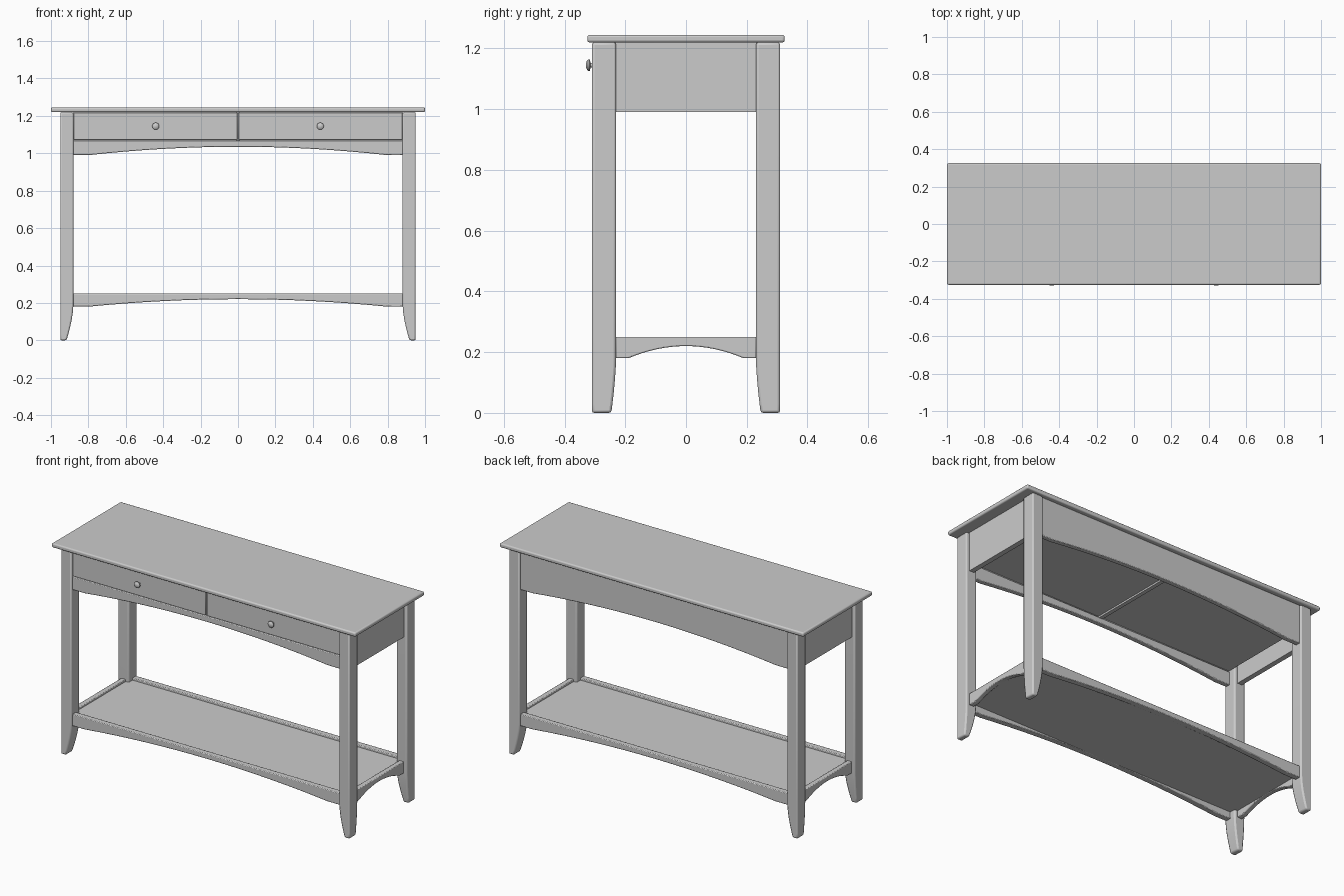
import bpy
import bmesh
import math
from mathutils import Vector

old = bpy.data.objects.get("Cube")
if old:
    bpy.data.objects.remove(old)

GREY = (0.6, 0.6, 0.6, 1)
paint = bpy.data.materials.new("plain grey")
paint.use_nodes = True
paint.diffuse_color = GREY
paint.node_tree.nodes["Principled BSDF"].inputs["Base Color"].default_value = GREY


def finish(name, bm, bevel=0, segments=1):
    bmesh.ops.recalc_face_normals(bm, faces=bm.faces[:])
    mesh = bpy.data.meshes.new(name)
    bm.to_mesh(mesh)
    bm.free()
    mesh.materials.append(paint)
    obj = bpy.data.objects.new(name, mesh)
    bpy.context.collection.objects.link(obj)
    if bevel:
        mod = obj.modifiers.new("edges", "BEVEL")
        mod.width = bevel
        mod.segments = segments
        mod.limit_method = "ANGLE"
        mod.angle_limit = math.radians(50)
    bpy.ops.object.select_all(action="DESELECT")
    obj.select_set(True)
    bpy.context.view_layer.objects.active = obj
    bpy.ops.object.shade_smooth_by_angle(angle=math.radians(35))
    return obj


def box(name, x, y, z, bevel=0, segments=1):
    bm = bmesh.new()
    bmesh.ops.create_cube(bm, size=1)
    for v in bm.verts:
        v.co = [lo + (c + 0.5) * (hi - lo) for c, (lo, hi) in zip(v.co, (x, y, z))]
    return finish(name, bm, bevel, segments)


def arched_rail(name, half, flat, bottom, rise, top, depth, along_x=True, bevel=0.004):
    """Board with a shallow arch cut in its lower edge, flat at both ends."""
    steps = 16
    outline = [(-half, top), (-half, bottom)]
    for i in range(steps + 1):
        t = 2 * i / steps - 1
        outline.append((t * flat, bottom + rise * (1 - t * t)))
    outline += [(half, bottom), (half, top)]
    bm = bmesh.new()
    near, far = depth
    place = (lambda a, d, z: (a, d, z)) if along_x else (lambda a, d, z: (d, a, z))
    face = bm.faces.new([bm.verts.new(place(a, near, z)) for a, z in outline])
    out = bmesh.ops.extrude_face_region(bm, geom=[face])
    shift = Vector(place(0, far - near, 0))
    for v in out["geom"]:
        if isinstance(v, bmesh.types.BMVert):
            v.co += shift
    return finish(name, bm, bevel, 2)


def leg(name, sx, sy):
    """Square leg, its inner faces curving outward toward the foot."""
    bm = bmesh.new()
    rings = []
    for z in (0, 0.03, 0.07, 0.11, 0.15, 0.19, 1.22):
        t = max(0, 1 - z / 0.19) ** 1.6
        xi, yi = 0.88 + 0.037 * t, 0.23 + 0.016 * t
        corners = ((xi, yi), (0.95, yi), (0.95, 0.31), (xi, 0.31))
        rings.append([bm.verts.new((sx * x, sy * y, z)) for x, y in corners])
    for low, high in zip(rings, rings[1:]):
        for i in range(4):
            j = (i + 1) % 4
            bm.faces.new((low[i], low[j], high[j], high[i]))
    bm.faces.new(rings[0])
    bm.faces.new(rings[-1])
    return finish(name, bm, 0.008, 2)


def knob(name, x):
    """Turned knob, its profile spun around the front-to-back axis."""
    profile = [(0.007, -0.295), (0.007, -0.314), (0.019, -0.317),
               (0.019, -0.322), (0.012, -0.328), (0, -0.33)]
    bm = bmesh.new()
    verts = [bm.verts.new((x + r, y, 1.145)) for r, y in profile]
    edges = [bm.edges.new(pair) for pair in zip(verts, verts[1:])]
    bmesh.ops.spin(bm, geom=verts + edges, cent=(x, 0, 1.145), axis=(0, 1, 0),
                   angle=2 * math.pi, steps=16)
    bmesh.ops.remove_doubles(bm, verts=bm.verts[:], dist=0.0005)
    return finish(name, bm)


# Table top with softened edges
box("table_top", (-1, 1), (-0.325, 0.325), (1.22, 1.245), 0.008, 3)

# Legs and end panels
for sx, side in ((1, "left"), (-1, "right")):
    for sy, end in ((-1, "front"), (1, "back")):
        leg(f"{end}_{side}_leg", sx, sy)
    span = sorted((sx * 0.90, sx * 0.93))
    box(f"{side}_end_panel", span, (-0.232, 0.232), (0.99, 1.22))
    arched_rail(f"{side}_shelf_rail", 0.232, 0.19, 0.18, 0.04, 0.25, span, False)

# Aprons and shelf rails along the length
arched_rail("front_apron", 0.882, 0.8, 0.99, 0.045, 1.069, (-0.30, -0.27))
arched_rail("back_apron", 0.882, 0.8, 0.99, 0.045, 1.22, (0.27, 0.30))
arched_rail("front_shelf_rail", 0.882, 0.8, 0.18, 0.04, 0.25, (-0.30, -0.265))
arched_rail("back_shelf_rail", 0.882, 0.8, 0.18, 0.04, 0.25, (0.265, 0.30))

# Drawers with knobs, and the divider between them
for sx, side in ((1, "left"), (-1, "right")):
    box(f"{side}_drawer_front", sorted((sx * 0.003, sx * 0.879)),
        (-0.30, -0.275), (1.072, 1.217), 0.002)
    box(f"{side}_drawer_body", sorted((sx * 0.012, sx * 0.879)),
        (-0.276, 0.268), (1.075, 1.2))
    knob(f"{side}_knob", sx * 0.44)
box("drawer_divider", (-0.012, 0.012), (-0.29, 0.27), (1.065, 1.22))

# Lower shelf
box("shelf", (-0.905, 0.905), (-0.27, 0.27), (0.22, 0.237))
